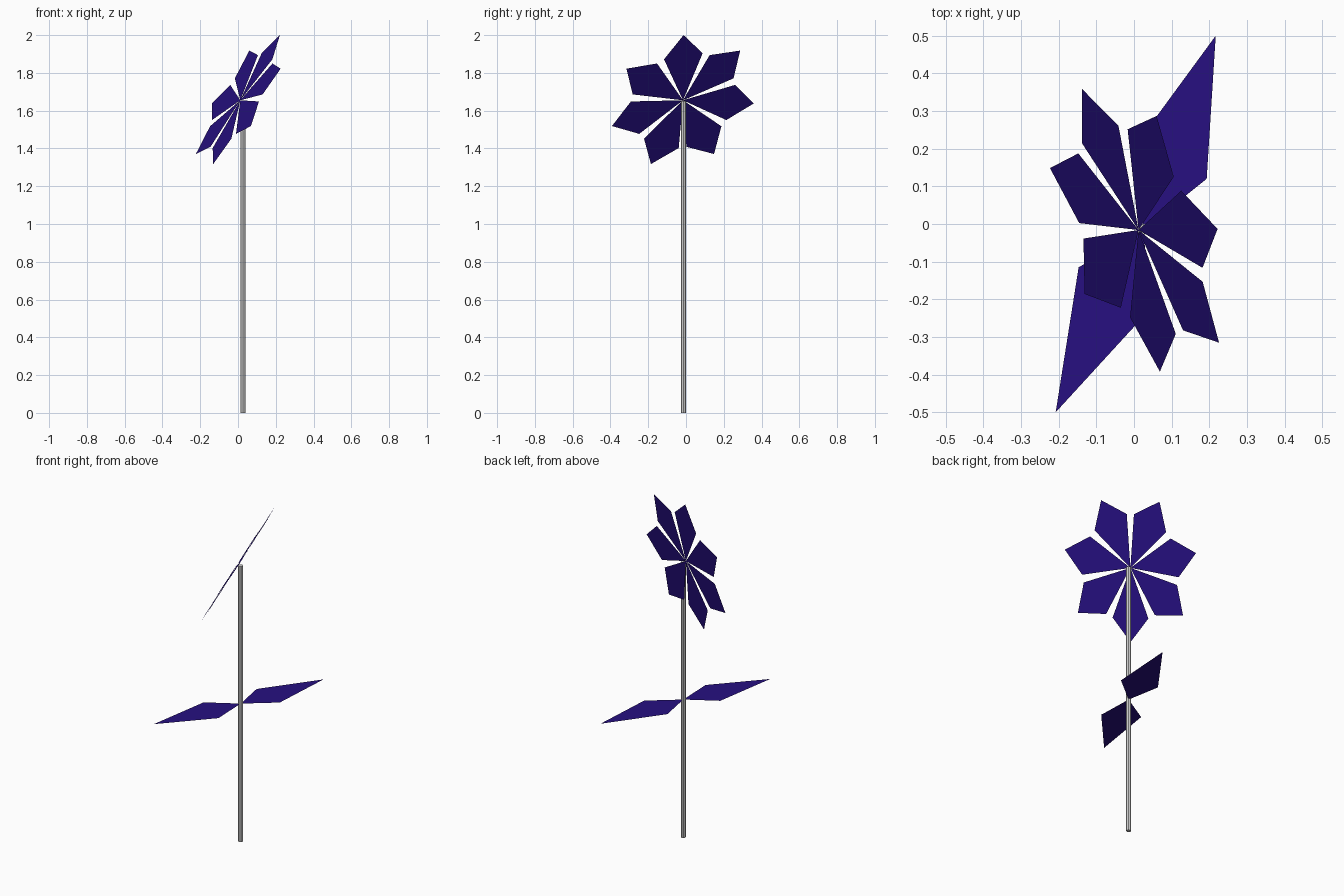
import bpy, math
from mathutils import Vector

if "Cube" in bpy.data.objects:
    bpy.data.objects.remove(bpy.data.objects["Cube"])

blue = bpy.data.materials.new("dark_blue")
blue.diffuse_color = (0.02, 0.005, 0.22, 1)
blue.use_nodes = True
blue.node_tree.nodes["Principled BSDF"].inputs["Base Color"].default_value = blue.diffuse_color


def mesh_object(name, verts, faces):
    mesh = bpy.data.meshes.new(name)
    mesh.from_pydata(verts, [], faces)
    mesh.materials.append(blue)
    obj = bpy.data.objects.new(name, mesh)
    bpy.context.collection.objects.link(obj)
    return obj


# Stem: thin faceted rod
STEM = (0.027, -0.013)
HEIGHT = 1.65
bpy.ops.mesh.primitive_cylinder_add(vertices=8, radius=0.014, depth=HEIGHT,
                                    location=(*STEM, HEIGHT / 2))
bpy.context.object.name = "stem"

# Leaves: flat horizontal quads, base at the stem
LEAF_Z = 0.823
leaves = {
    "leaf_back": [STEM, (0.193, 0.12), (0.217, 0.50), (-0.01, 0.19)],
    "leaf_front": [STEM, (-0.147, -0.115), (-0.208, -0.50), (0.035, -0.235)],
}
for name, outline in leaves.items():
    mesh_object(name, [(x, y, LEAF_Z) for x, y in outline], [(0, 1, 2, 3)])

# Flower: seven kite petals fanned out in one tilted plane
centre = Vector((0.012, -0.016, 1.655))
normal = Vector((-0.813, -0.303, 0.497)).normalized()
up = Vector((0.21, 0.003, 0.345))
up = (up - normal * up.dot(normal)).normalized()
side = normal.cross(up)
PETALS = 7


def on_flower(radius, angle):
    return centre + radius * (up * math.cos(angle) + side * math.sin(angle))


spread = math.radians(21.5)
for i in range(PETALS):
    a = 2 * math.pi * i / PETALS
    kite = [centre, on_flower(0.293, a - spread),
            on_flower(0.404, a), on_flower(0.293, a + spread)]
    mesh_object(f"petal_{i + 1}", kite, [(0, 1, 2, 3)])
